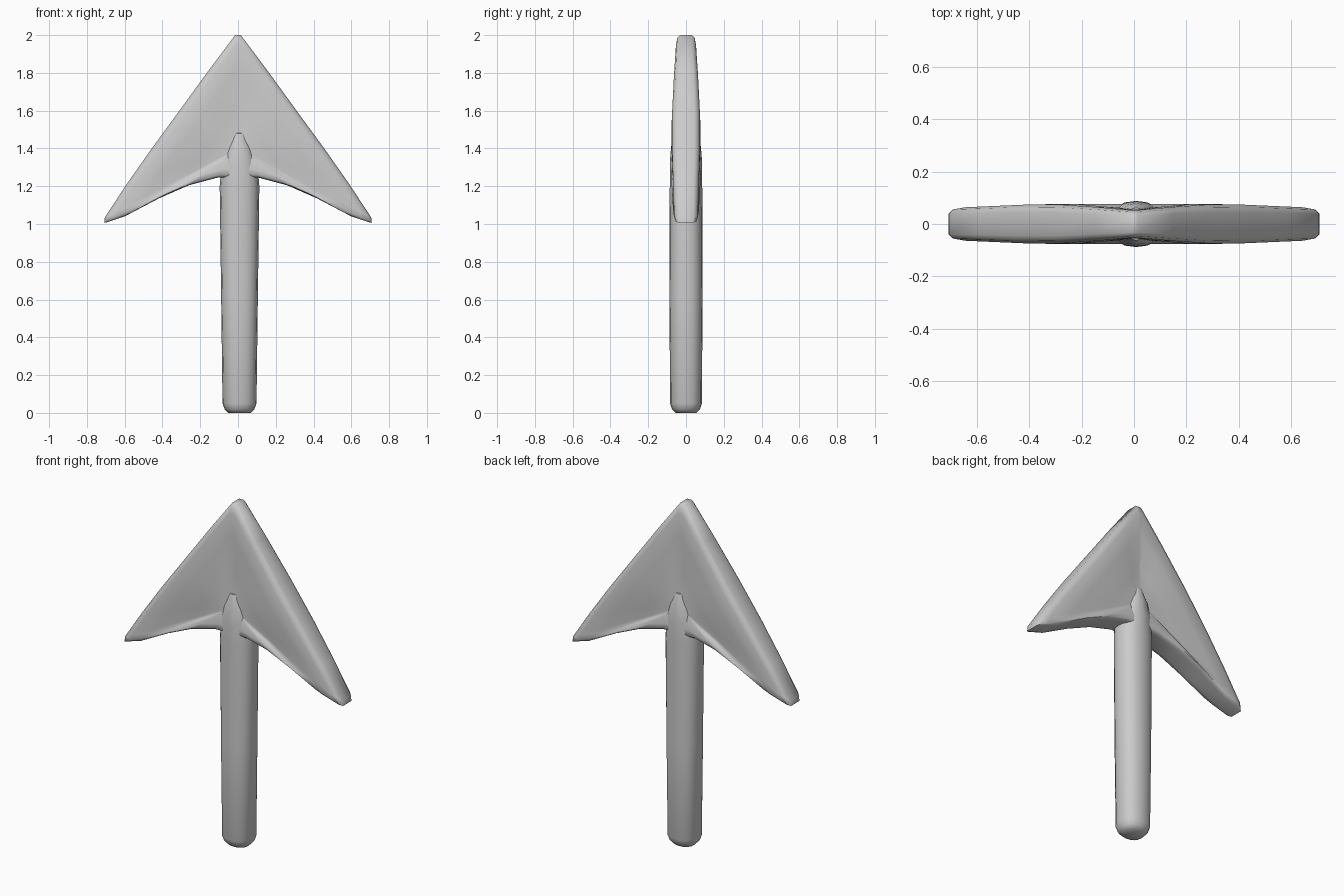
import bpy, bmesh, math

if "Cube" in bpy.data.objects:
    bpy.data.objects.remove(bpy.data.objects["Cube"])

def finish(name, bm, angle):
    bmesh.ops.recalc_face_normals(bm, faces=bm.faces)
    me = bpy.data.meshes.new(name)
    bm.to_mesh(me)
    bm.free()
    ob = bpy.data.objects.new(name, me)
    bpy.context.collection.objects.link(ob)
    bpy.ops.object.select_all(action='DESELECT')
    ob.select_set(True)
    bpy.context.view_layer.objects.active = ob
    bpy.ops.object.shade_smooth_by_angle(angle=math.radians(angle))
    return ob

def loft(bm, rings, ends):
    """Skin a stack of rings and fan each end to a centre point."""
    loops = [[bm.verts.new(p) for p in r] for r in rings]
    n = len(loops[0])
    for a, b in zip(loops, loops[1:]):
        for i in range(n):
            j = (i + 1) % n
            bm.faces.new((a[i], a[j], b[j], b[i]))
    for loop, c in zip((loops[0], loops[-1]), ends):
        v = bm.verts.new(c)
        for i in range(n):
            bm.faces.new((loop[i], loop[(i + 1) % n], v))

# Arrow head: mirrored swept outline with soft, rounded rim
CZ = 1.4
half = [(0.015, 2.0), (0.15, 1.82), (0.31, 1.6), (0.46, 1.395), (0.59, 1.21),
        (0.705, 1.035), (0.708, 1.005), (0.6, 1.04), (0.42, 1.135),
        (0.26, 1.205), (0.11, 1.245)]
outline = half + [(-x, z) for x, z in reversed(half)]

def thin(x, z):
    tip = min(max((z - 1.65) / 0.35, 0), 1)
    wing = min(max((abs(x) - 0.45) / 0.26, 0), 1)
    return 1 - 0.28 * tip - 0.14 * wing

def head_ring(y, s):
    return [(x * s, y * thin(x, z), CZ + (z - CZ) * s) for x, z in outline]

levels = [(0.045, 1.0), (0.064, 0.975), (0.074, 0.91), (0.076, 0.7), (0.066, 0.35)]
rings = [head_ring(-y, s) for y, s in reversed(levels)]
rings += [head_ring(y, s) for y, s in levels]
bm = bmesh.new()
loft(bm, rings, [(0, -0.058, CZ), (0, 0.058, CZ)])
finish("arrow_head", bm, 50)

# Shaft: slightly squared round bar, chamfered foot, tapered top in the head
def shaft_ring(z, rx, ry, n=16, e=0.85):
    pts = []
    for i in range(n):
        a = 2 * math.pi * i / n
        c, s = math.cos(a), math.sin(a)
        pts.append((0.008 + rx * math.copysign(abs(c) ** e, c),
                    ry * math.copysign(abs(s) ** e, s), z))
    return pts

profile = [(0.0, 0.06, 0.055), (0.02, 0.079, 0.074), (0.05, 0.09, 0.084),
           (0.6, 0.097, 0.088), (1.2, 0.105, 0.086), (1.32, 0.095, 0.086),
           (1.41, 0.07, 0.079), (1.48, 0.035, 0.062)]
bm = bmesh.new()
loft(bm, [shaft_ring(*p) for p in profile], [(0.008, 0, 0), (0.008, 0, 1.49)])
finish("shaft", bm, 50)
